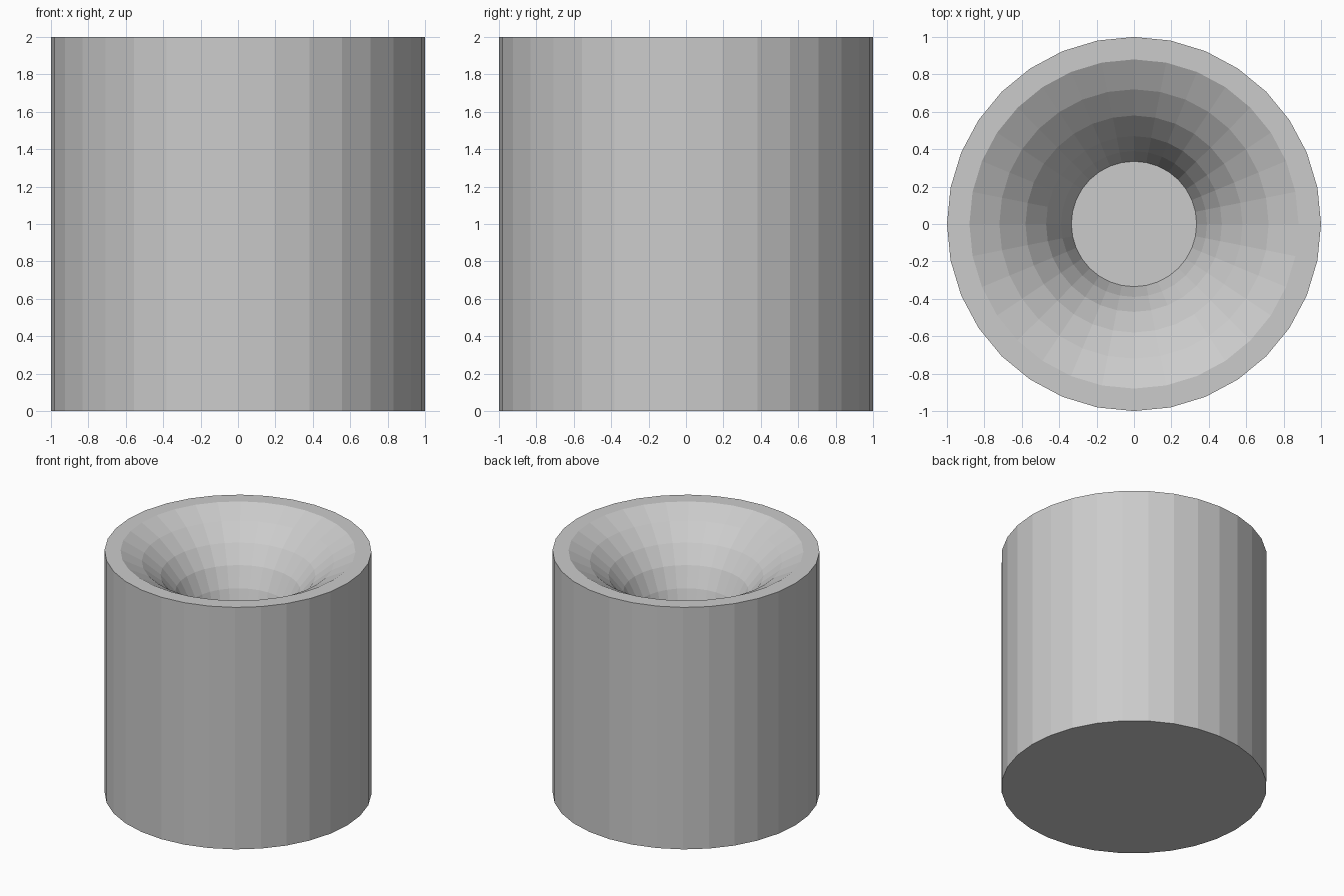
import bpy, bmesh, math

if "Cube" in bpy.data.objects:
    bpy.data.objects.remove(bpy.data.objects["Cube"])

SIDES = 32

# Half profile (radius, height): outer wall, rim, then the flared funnel down to its floor
profile = [
    (1.0, 0.0), (1.0, 2.0),
    (0.88, 2.0), (0.72, 1.915), (0.58, 1.80),
    (0.47, 1.665), (0.39, 1.51), (0.335, 1.34),
]

bm = bmesh.new()


def ring(radius, z):
    """One horizontal ring of vertices."""
    return [bm.verts.new((radius * math.cos(2 * math.pi * i / SIDES),
                          radius * math.sin(2 * math.pi * i / SIDES), z))
            for i in range(SIDES)]


rings = [ring(r, z) for r, z in profile]

# Walls between neighbouring rings
for a, b in zip(rings, rings[1:]):
    for i in range(SIDES):
        j = (i + 1) % SIDES
        bm.faces.new((a[i], a[j], b[j], b[i]))

# Base and funnel floor
bm.faces.new(rings[0][::-1])
bm.faces.new(rings[-1])
bmesh.ops.recalc_face_normals(bm, faces=bm.faces)

mesh = bpy.data.meshes.new("funnel_cylinder")
bm.to_mesh(mesh)
bm.free()
body = bpy.data.objects.new("funnel_cylinder", mesh)
bpy.context.collection.objects.link(body)
